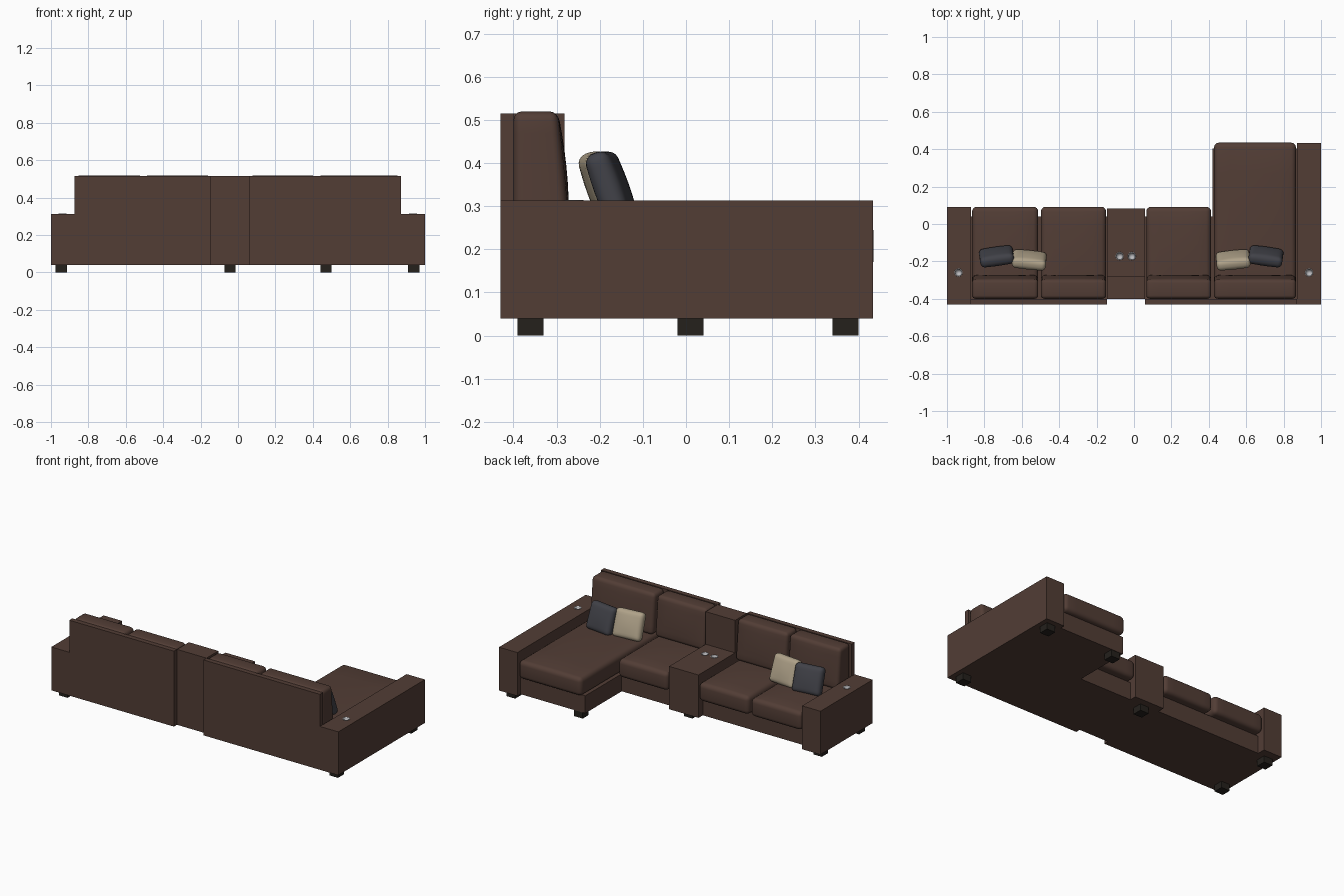
import bpy, bmesh, math
from mathutils import Vector, Matrix

if "Cube" in bpy.data.objects:
    bpy.data.objects.remove(bpy.data.objects["Cube"])


def material(name, rgb):
    m = bpy.data.materials.new(name)
    m.diffuse_color = (*rgb, 1)
    m.use_nodes = True
    m.node_tree.nodes["Principled BSDF"].inputs["Base Color"].default_value = m.diffuse_color
    return m


LEATHER = material("brown_leather", (0.085, 0.047, 0.036))
FOOT = material("dark_wood", (0.018, 0.015, 0.012))
BEIGE = material("beige_fabric", (0.43, 0.36, 0.25))
SLATE = material("slate_fabric", (0.052, 0.053, 0.064))
METAL = material("cup_metal", (0.5, 0.5, 0.52))


def finish(name, bm, mat, smooth=False):
    me = bpy.data.meshes.new(name)
    bmesh.ops.recalc_face_normals(bm, faces=bm.faces)
    bm.to_mesh(me)
    bm.free()
    ob = bpy.data.objects.new(name, me)
    bpy.context.collection.objects.link(ob)
    me.materials.append(mat)
    if smooth:
        for p in me.polygons:
            p.use_smooth = True
    return ob


def cube_mesh(size):
    bm = bmesh.new()
    bmesh.ops.create_cube(bm, size=1)
    bmesh.ops.scale(bm, vec=size, verts=bm.verts)
    return bm


def box(name, x0, x1, y0, y1, z0, z1, mat=LEATHER):
    bm = cube_mesh((x1 - x0, y1 - y0, z1 - z0))
    ob = finish(name, bm, mat)
    ob.location = ((x0 + x1) / 2, (y0 + y1) / 2, (z0 + z1) / 2)
    return ob


def soft_box(name, size, radius, axis, crown, mat, two_sided=False, taper=0.0):
    """Rounded box with a bulge along one axis; taper leans the +y face back."""
    bm = cube_mesh(size)
    bmesh.ops.bevel(bm, geom=bm.edges[:], offset=radius, segments=4,
                    profile=0.5, affect='EDGES')
    for a in range(3):
        if a == axis:
            continue
        for k in (-0.6, -0.3, 0, 0.3, 0.6):
            p, n = Vector(), Vector()
            p[a], n[a] = k * size[a] / 2, 1
            bmesh.ops.bisect_plane(bm, geom=bm.verts[:] + bm.edges[:] + bm.faces[:],
                                   plane_co=p, plane_no=n)
    for v in bm.verts:
        w = 1.0
        for a in range(3):
            if a != axis:
                w *= max(0, 1 - (2 * v.co[a] / size[a]) ** 2)
        side = v.co[axis] / (size[axis] / 2)
        if two_sided or side > 0:
            v.co[axis] += crown * side * w
        if taper:
            v.co.y -= taper * (v.co.z / size[2] + 0.5) * (v.co.y / size[1] + 0.5)
    return finish(name, bm, mat, True)


# Arms, backs, console
arm_left = box("arm_left", -1, -0.872, -0.43, 0.09, 0.04, 0.313)
arm_right = box("arm_right", 0.872, 1, -0.43, 0.433, 0.04, 0.313)
box("back_panel_left", -0.875, -0.145, -0.43, -0.40, 0.04, 0.515)
box("back_panel_right", 0.06, 0.872, -0.43, -0.40, 0.04, 0.515)
box("console_back", -0.145, 0.06, -0.40, -0.282, 0.04, 0.515)
console = box("console", -0.145, 0.06, -0.282, 0.083, 0.04, 0.31)

# Seat frames
box("frame_left", -0.872, -0.145, -0.40, 0.04, 0.04, 0.15)
box("frame_right", 0.06, 0.42, -0.40, 0.04, 0.04, 0.15)
box("frame_chaise", 0.42, 0.872, -0.40, 0.403, 0.04, 0.15)

# Seat and back cushions
for label, x0, x1, front in (("outer_left", -0.866, -0.512, 0.092),
                             ("inner_left", -0.498, -0.149, 0.092),
                             ("inner_right", 0.066, 0.412, 0.092),
                             ("chaise", 0.428, 0.866, 0.435)):
    xc = (x0 + x1) / 2
    seat = soft_box("seat_cushion_" + label, (x1 - x0, front + 0.395, 0.115), 0.026,
                    2, 0.012, LEATHER)
    seat.location = (xc, (front - 0.395) / 2, 0.2075)
    back = soft_box("back_cushion_" + label, (x1 - x0, 0.128, 0.252), 0.022,
                    1, 0.008, LEATHER, taper=0.025)
    back.location = (xc, -0.336, 0.393)

# Scatter pillows, mirrored about the console
for side, s in (("left", -1), ("right", 1)):
    for kind, mat, dx, y, turn in (("slate", SLATE, 0.72, -0.173, -8),
                                   ("beige", BEIGE, 0.545, -0.192, 6)):
        ob = soft_box(f"{kind}_pillow_{side}", (0.182, 0.055, 0.17), 0.022,
                      1, 0.010, mat, two_sided=True)
        ob.matrix_world = (Matrix.Translation((-0.015 + s * dx, y, 0.343))
                           @ Matrix.Rotation(math.radians(s * turn), 4, 'Z')
                           @ Matrix.Rotation(math.radians(20), 4, 'X'))

# Feet
for i, (x, y) in enumerate(((-0.945, -0.36), (-0.945, 0.01), (-0.043, 0.01),
                            (0.47, 0.37), (0.94, 0.37), (0.94, -0.36))):
    box(f"foot_{i + 1}", x - 0.03, x + 0.03, y - 0.03, y + 0.03, 0, 0.042, FOOT)


# Cup holders: round bowls sunk into arms and console
def cup_holder(name, host, x, y, top):
    bm = bmesh.new()
    bmesh.ops.create_cone(bm, cap_ends=True, segments=24, radius1=0.019,
                          radius2=0.019, depth=0.06)
    cutter = finish(name + "_cutter", bm, METAL)
    cutter.location = (x, y, top)
    cutter.hide_render = True
    cutter.hide_viewport = True
    cutter.display_type = 'WIRE'
    mod = host.modifiers.new(name, 'BOOLEAN')
    mod.operation, mod.solver, mod.object = 'DIFFERENCE', 'EXACT', cutter
    bm = bmesh.new()
    profile = [(0.022, 0.0), (0.022, 0.0015), (0.018, 0.0015)]
    profile += [(0.018 * math.cos(a), -0.02 * math.sin(a))
                for a in (math.pi / 2 * k / 5 for k in range(1, 6))]
    vs = [bm.verts.new((r, 0, z)) for r, z in profile]
    es = [bm.edges.new(p) for p in zip(vs, vs[1:])]
    bmesh.ops.spin(bm, geom=vs + es, cent=(0, 0, 0), axis=(0, 0, 1),
                   angle=2 * math.pi, steps=24)
    bmesh.ops.remove_doubles(bm, verts=bm.verts, dist=1e-5)
    finish(name, bm, METAL, True).location = (x, y, top)


cup_holder("cup_arm_left", arm_left, -0.938, -0.26, 0.313)
cup_holder("cup_arm_right", arm_right, 0.936, -0.26, 0.313)
cup_holder("cup_console_left", console, -0.077, -0.172, 0.31)
cup_holder("cup_console_right", console, -0.012, -0.172, 0.31)
